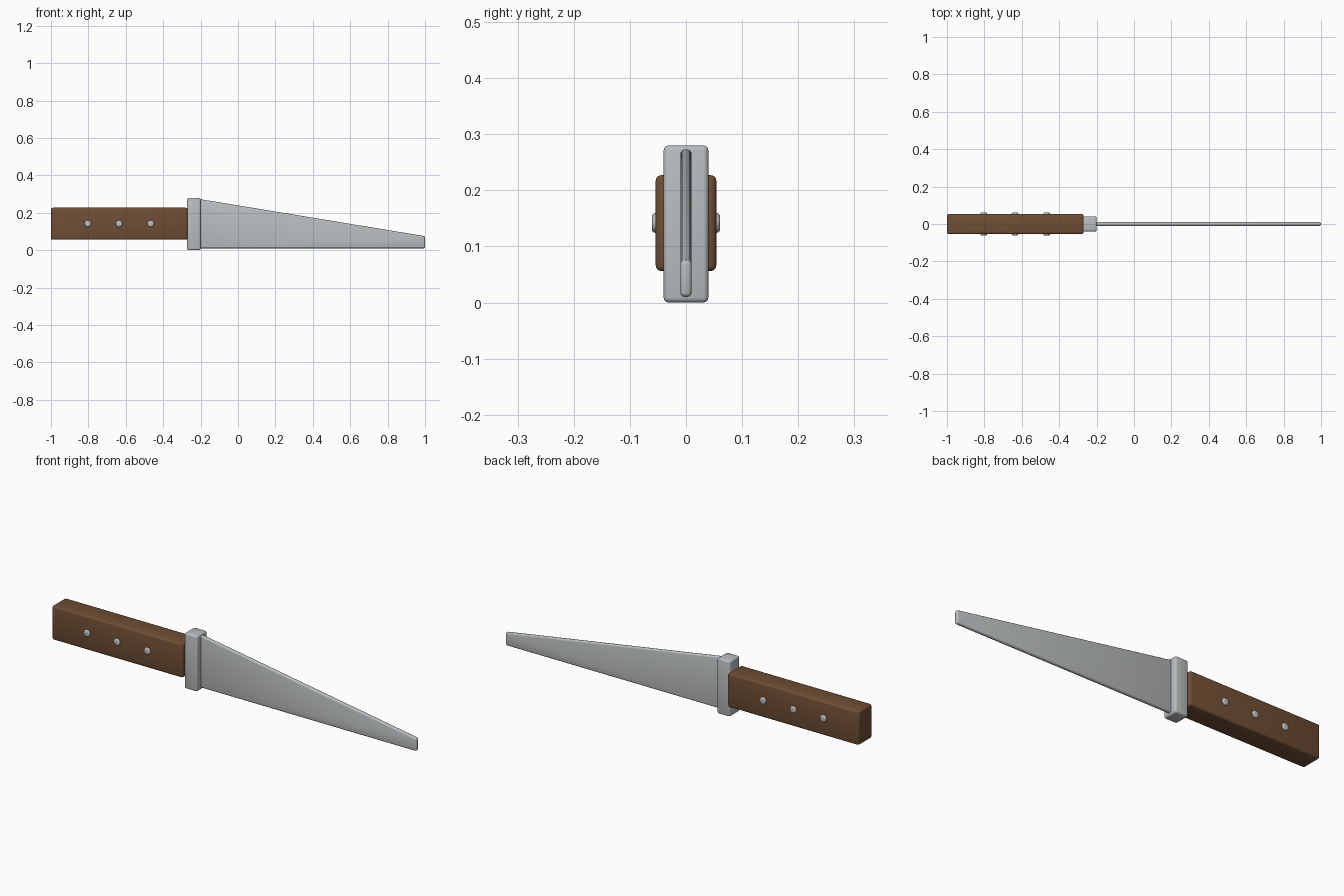
import bpy
import bmesh
import math

if "Cube" in bpy.data.objects:
    bpy.data.objects.remove(bpy.data.objects["Cube"], do_unlink=True)


def make_material(name, color):
    mat = bpy.data.materials.new(name)
    mat.use_nodes = True
    mat.diffuse_color = color
    bsdf = mat.node_tree.nodes["Principled BSDF"]
    bsdf.inputs["Base Color"].default_value = color
    bsdf.inputs["Roughness"].default_value = 0.5
    return mat


wood = make_material("brown wood", (0.16, 0.076, 0.034, 1))
steel = make_material("grey steel", (0.49, 0.51, 0.525, 1))


def finish(obj, name, mat, bevel, segments=3):
    """Name, colour, round the edges and smooth a part."""
    obj.name = obj.data.name = name
    obj.data.materials.append(mat)
    mod = obj.modifiers.new("rounded edges", "BEVEL")
    mod.width = bevel
    mod.segments = segments
    mod.limit_method = "ANGLE"
    mod.angle_limit = math.radians(40)
    bpy.ops.object.select_all(action="DESELECT")
    obj.select_set(True)
    bpy.context.view_layer.objects.active = obj
    bpy.ops.object.modifier_apply(modifier=mod.name)
    bpy.ops.object.shade_smooth_by_angle(angle=math.radians(40))


def slab(name, profile, half_width, mat, bevel):
    """Extrude an x-z outline evenly to both sides of y = 0."""
    bm = bmesh.new()
    face = bm.faces.new([bm.verts.new((x, -half_width, z)) for x, z in profile])
    side = bmesh.ops.extrude_face_region(bm, geom=[face])["geom"]
    verts = [v for v in side if isinstance(v, bmesh.types.BMVert)]
    bmesh.ops.translate(bm, vec=(0, 2 * half_width, 0), verts=verts)
    bmesh.ops.recalc_face_normals(bm, faces=bm.faces)
    mesh = bpy.data.meshes.new(name)
    bm.to_mesh(mesh)
    bm.free()
    obj = bpy.data.objects.new(name, mesh)
    bpy.context.collection.objects.link(obj)
    finish(obj, name, mat, bevel)


def box_outline(x0, x1, z0, z1):
    return [(x0, z0), (x1, z0), (x1, z1), (x0, z1)]


# Handle, guard and tapered blade
slab("handle", box_outline(-1, -0.27, 0.056, 0.227), 0.054, wood, 0.01)
slab("guard", box_outline(-0.272, -0.2, 0, 0.28), 0.04, steel, 0.009)
slab("blade", [(-0.21, 0.01), (1, 0.01), (1, 0.075), (-0.21, 0.274)],
     0.01, steel, 0.008)

# Rivets passing through the handle
for i, x in enumerate((-0.803, -0.636, -0.467)):
    bpy.ops.mesh.primitive_cylinder_add(
        vertices=24, radius=0.018, depth=0.122,
        location=(x, 0, 0.142), rotation=(math.pi / 2, 0, 0))
    finish(bpy.context.object, f"rivet_{i + 1}", steel, 0.007)
